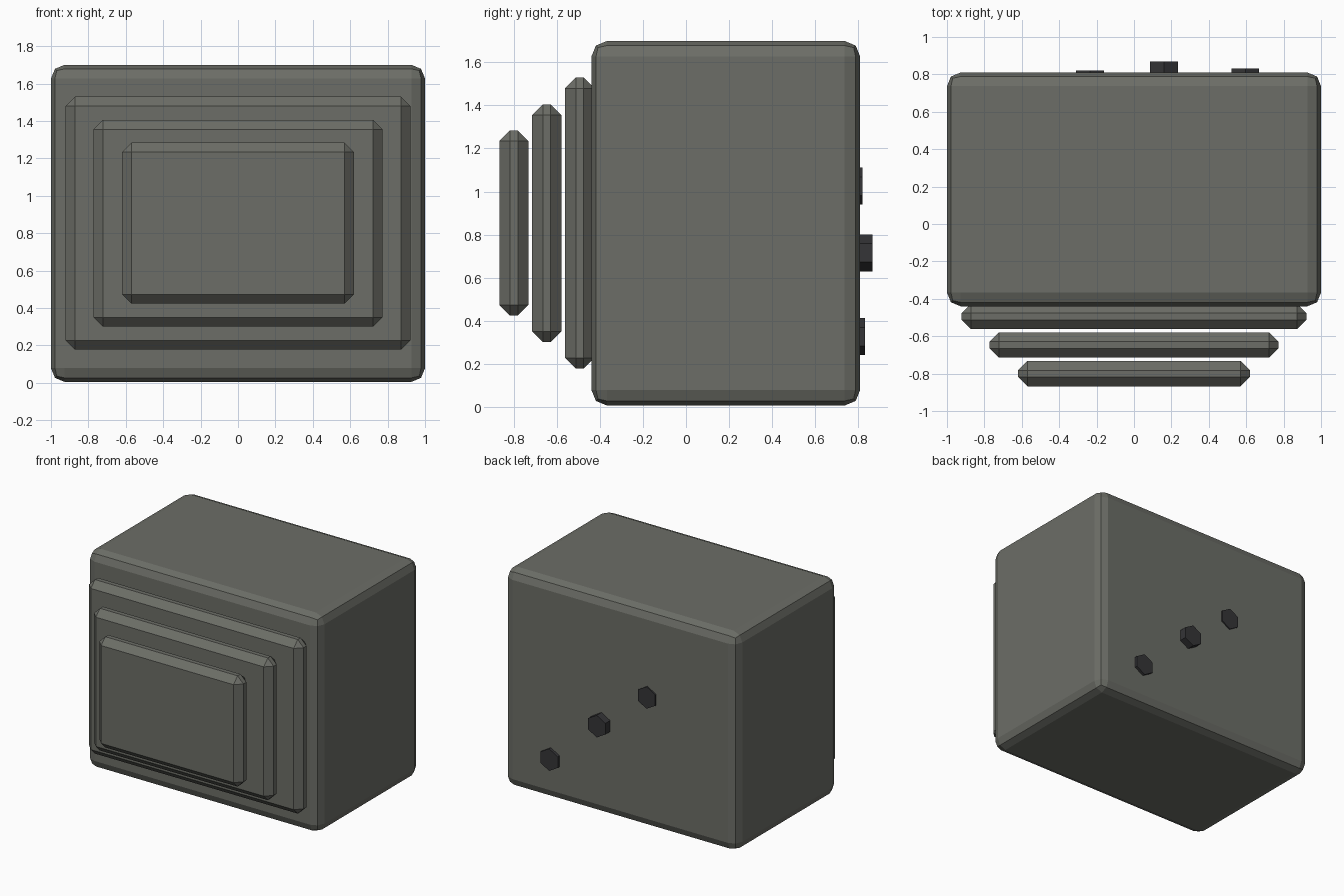
import bpy
from math import pi

if "Cube" in bpy.data.objects:
    bpy.data.objects.remove(bpy.data.objects["Cube"])


def material(name, rgb):
    mat = bpy.data.materials.new(name)
    mat.diffuse_color = (*rgb, 1)
    mat.use_nodes = True
    mat.node_tree.nodes["Principled BSDF"].inputs["Base Color"].default_value = mat.diffuse_color
    return mat


casing = material("casing_grey", (0.15, 0.155, 0.135))
dark = material("knob_dark", (0.035, 0.035, 0.038))


def bevelled_box(name, lo, hi, width, segments):
    """Box between two corners with every edge bevelled."""
    centre = [(a + b) / 2 for a, b in zip(lo, hi)]
    size = [b - a for a, b in zip(lo, hi)]
    bpy.ops.mesh.primitive_cube_add(size=1, location=centre)
    obj = bpy.context.object
    obj.name = name
    obj.scale = size
    bpy.ops.object.transform_apply(location=False, rotation=False, scale=True)
    bevel = obj.modifiers.new("bevel", 'BEVEL')
    bevel.width = width
    bevel.segments = segments
    bevel.limit_method = 'NONE'
    obj.data.materials.append(casing)
    return obj


# Main housing
bevelled_box("housing", (-1, -0.44, 0.005), (1, 0.81, 1.70), 0.073, 2)

# Stepped front plates: half width, front y, bottom z, top z
plates = [(0.922, -0.562, 0.177, 1.53),
          (0.772, -0.715, 0.30, 1.405),
          (0.619, -0.868, 0.423, 1.284)]
for i, (hx, y, z0, z1) in enumerate(plates, 1):
    bevelled_box(f"front_plate_{i}", (-hx, y, z0), (hx, y + 0.136, z1), 0.05, 1)

# Hexagonal knobs on the back: x, z, outer y
knobs = [(-0.235, 1.025, 0.82), (0.16, 0.715, 0.868), (0.595, 0.325, 0.832)]
for i, (x, z, y) in enumerate(knobs, 1):
    depth = 0.13
    bpy.ops.mesh.primitive_cylinder_add(vertices=6, radius=0.086, depth=depth,
                                        location=(x, y - depth / 2, z),
                                        rotation=(pi / 2, 0, 0))
    knob = bpy.context.object
    knob.name = f"back_knob_{i}"
    knob.data.materials.append(dark)
